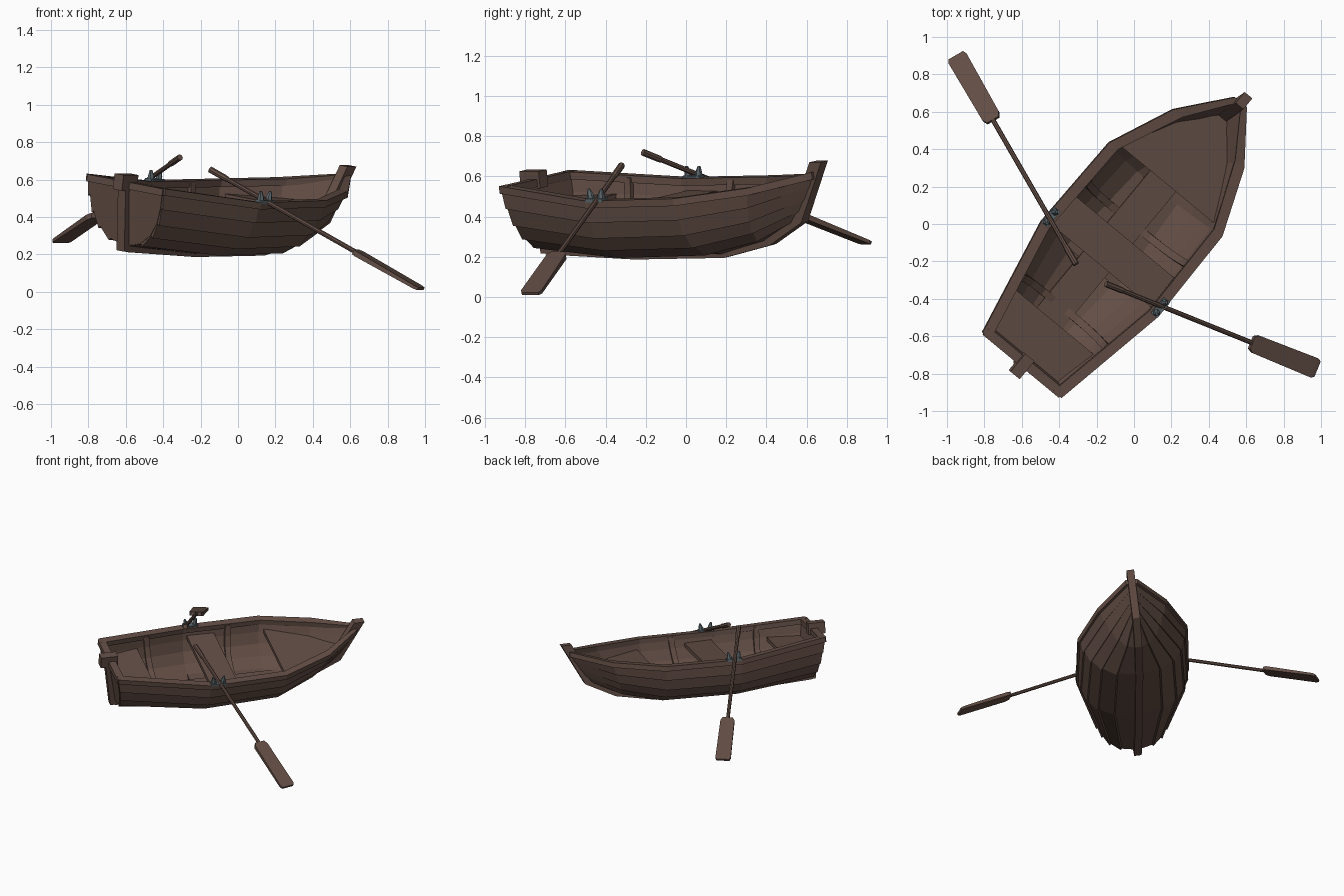
import bpy, bmesh, math
from mathutils import Matrix, Vector

if "Cube" in bpy.data.objects:
    bpy.data.objects.remove(bpy.data.objects["Cube"])


def material(name, rgb):
    m = bpy.data.materials.new(name)
    m.use_nodes = True
    m.diffuse_color = (*rgb, 1)
    m.node_tree.nodes["Principled BSDF"].inputs["Base Color"].default_value = (*rgb, 1)
    return m


wood = material("brown_wood", (0.125, 0.076, 0.06))
metal = material("grey_metal", (0.11, 0.14, 0.155))

# Boat frame: x to starboard, y to the bow, z up; turned and heeled over
BOAT = (Matrix.Translation((-0.6, -0.755, 0.58)) @ Matrix.Rotation(math.radians(-39.6), 4, 'Z')
        @ Matrix.Rotation(math.radians(8.5), 4, 'Y') @ Matrix.Translation((0, 0, -0.38)))


def loft(name, rings, mat=wood, frame=BOAT):
    """Closed solid through a series of matching closed rings."""
    bm = bmesh.new()
    loops = [[bm.verts.new(frame @ Vector(p)) for p in r] for r in rings]
    n = len(loops[0])
    for a, b in zip(loops, loops[1:]):
        for i in range(n):
            j = (i + 1) % n
            bm.faces.new((a[i], a[j], b[j], b[i]))
    bm.faces.new(loops[0])
    bm.faces.new(loops[-1])
    bmesh.ops.recalc_face_normals(bm, faces=bm.faces)
    me = bpy.data.meshes.new(name)
    bm.to_mesh(me)
    bm.free()
    me.materials.append(mat)
    ob = bpy.data.objects.new(name, me)
    bpy.context.collection.objects.link(ob)
    return ob


def rect(x0, x1, y, z0, z1):
    return [(x0, y, z0), (x1, y, z0), (x1, y, z1), (x0, y, z1)]


def box(name, x0, x1, y0, y1, z0, z1, mat=wood):
    return loft(name, [rect(x0, x1, y, z0, z1) for y in (y0, y1)], mat)


def lerp(a, b, t):
    return a + (b - a) * t


# Hull stations: rim y, keel y, half width, rim z, keel z, sharpness
STATIONS = [(0, 0.06, 0.265, 0.38, 0.04, 0.05),
            (0.656, 0.64, 0.395, 0.325, 0.0, 0),
            (1.215, 1.19, 0.385, 0.335, 0.01, 0.1),
            (1.57, 1.46, 0.237, 0.365, 0.07, 0.35),
            (1.83, 1.70, 0.03, 0.415, 0.18, 0.5)]
SIDE = [(0, 0), (0.42, 0.08), (0.70, 0.24), (0.87, 0.46), (0.96, 0.72), (1, 1)]


def side_points(st, inset=0.0, lap=0.0):
    """One side of a section from keel to rim, with optional plank laps."""
    yr, yk, hw, zr, zk, vee = st
    w, zb = max(hw - inset, 0.004), zk + inset
    pts = []
    for i, (s, f) in enumerate(SIDE):
        p = (w * lerp(s, f, vee), lerp(yk, yr, f), lerp(zb, zr, f))
        pts.append(p)
        if lap and 0 < i < len(SIDE) - 1:
            k = lap * min(1, hw * 6)
            pts.append((p[0] + k * 0.8, p[1], p[2] - k * 0.7))
    return pts


def full(pts):
    """Mirror a side into a run from port rim to starboard rim."""
    return [(-x, y, z) for x, y, z in pts[:0:-1]] + pts


# Lapped plank hull, transom and inner ribs
loft("hull_planking", [full(side_points(s, 0, 0.014)) + full(side_points(s, 0.03))[::-1]
                       for s in STATIONS])


def shifted(pts, dy):
    return [(x, y + dy, z) for x, y, z in pts]


transom = full(side_points(STATIONS[0], 0.004))
loft("transom", [shifted(transom, -0.004), shifted(transom, 0.035)])


def station_at(y):
    for a, b in zip(STATIONS, STATIONS[1:]):
        if a[0] <= y <= b[0]:
            t = (y - a[0]) / (b[0] - a[0])
            return tuple(lerp(p, q, t) for p, q in zip(a, b))


for i, y in enumerate((0.36, 0.98)):
    st = station_at(y)
    rib = full(side_points(st, 0.025)) + full(side_points(st, 0.05))[::-1]
    loft(f"rib_{i + 1}", [shifted(rib, d) for d in (-0.02, 0.02)])


def inner_edge(z):
    """Inside outline of the hull at one height, as (y, half width)."""
    out = []
    for st in STATIONS:
        pts = side_points(st, 0.02)
        for a, b in zip(pts, pts[1:]):
            if a[2] <= z <= b[2]:
                t = (z - a[2]) / (b[2] - a[2])
                out.append((lerp(a[1], b[1], t), lerp(a[0], b[0], t)))
    return out


def deck(name, y0, y1, z, thick):
    """Flat board fitted between the hull sides."""
    edge = inner_edge(z - thick / 2)
    y0, y1 = max(y0, edge[0][0]), min(y1, edge[-1][0])
    ys = [y0] + [y for y, w in edge if y0 < y < y1] + [y1]
    rings = []
    for y in ys:
        for (ya, wa), (yb, wb) in zip(edge, edge[1:]):
            if ya <= y <= yb:
                w = lerp(wa, wb, (y - ya) / (yb - ya))
                break
        rings.append(rect(-w, w, y, z - thick, z))
    return loft(name, rings)


# Floor and seats
deck("floor", 0.08, 1.42, 0.065, 0.02)
box("floor_centre_board", -0.09, 0.09, 0.1, 1.3, 0.06, 0.077)
deck("stern_seat", 0, 0.29, 0.27, 0.03)
deck("middle_seat", 0.68, 0.88, 0.275, 0.03)
deck("bow_seat", 1.24, 1.8, 0.275, 0.03)

# Gunwales and transom cap
for side, sx in (("right", 1), ("left", -1)):
    rings = []
    for yr, yk, hw, zr, zk, vee in STATIONS:
        inner = max(hw - 0.045 * (1 + 0.5 * vee), 0.002)
        rings.append(rect(sx * inner, sx * (hw + 0.012), yr, zr - 0.025, zr + 0.012))
    loft(f"{side}_gunwale", rings)
box("transom_cap", -0.265, 0.265, -0.008, 0.045, 0.352, 0.39)

# Keel and stem follow one profile: back edge and front edge
keel = [(0.05, 0.05, 0.05, 0.012), (0.62, 0.02, 0.62, -0.014), (1.19, 0.03, 1.2, -0.006),
        (1.45, 0.09, 1.5, 0.056), (1.66, 0.2, 1.72, 0.17), (1.81, 0.475, 1.885, 0.475)]
loft("keel_and_stem", [[(-0.027, a, b), (0.027, a, b), (0.027, c, d), (-0.027, c, d)]
                       for a, b, c, d in keel])

# Stern post with head block
loft("stern_post", [[(-0.027, y - 0.03, z), (0.027, y - 0.03, z),
                     (0.027, y + 0.02, z), (-0.027, y + 0.02, z)]
                    for y, z in ((0.05, 0.015), (-0.005, 0.4))])
box("stern_post_head", -0.032, 0.032, -0.065, 0.06, 0.345, 0.43)

# Oarlocks: a base plate and two tapered horns on each side
for side, sx in (("right", 1), ("left", -1)):
    x = sx * 0.385
    box(f"{side}_oarlock_base", x - 0.022, x + 0.022, 0.655, 0.765, 0.33, 0.348, metal)
    for k, dy in enumerate((-0.034, 0.034)):
        rings = []
        for z, r, lean in ((0.34, 0.02, 0), (0.365, 0.017, 0), (0.395, 0.007, 0.2)):
            c = 0.71 + dy * (1 + lean)
            rings.append([(x + r * math.cos(a * math.pi / 3), c + r * math.sin(a * math.pi / 3), z)
                          for a in range(6)])
        loft(f"{side}_oarlock_horn_{k + 1}", rings, metal)


def oar(side, start, end):
    """Round shaft with a grip and a flat, level-edged blade."""
    a, b = Vector(start), Vector(end)
    d = (b - a).normalized()
    w = d.cross(Vector((0, 0, 1))).normalized()
    n = w.cross(d)
    size = (b - a).length
    frame = Matrix((w, d, n)).transposed().to_4x4()
    frame.translation = a

    def circle(y, r):
        return [(r * math.cos(i * math.pi / 4), y, r * math.sin(i * math.pi / 4)) for i in range(8)]

    loft(f"{side}_oar_shaft", [circle(y, r) for y, r in
                               ((0, 0.017), (0.1, 0.017), (0.12, 0.013), (0.74 * size, 0.013))],
         wood, frame)
    blade = ((0.69, 0.036, 0.014), (0.71, 0.05, 0.014), (0.985, 0.055, 0.009), (1, 0.045, 0.008))
    loft(f"{side}_oar_blade", [rect(-h, h, t * size, -k, k) for t, h, k in blade], wood, frame)


oar("right", (-0.15, -0.32, 0.655), (0.978, -0.775, 0.016))
oar("left", (-0.31, -0.215, 0.72), (-0.952, 0.9, 0.268))
